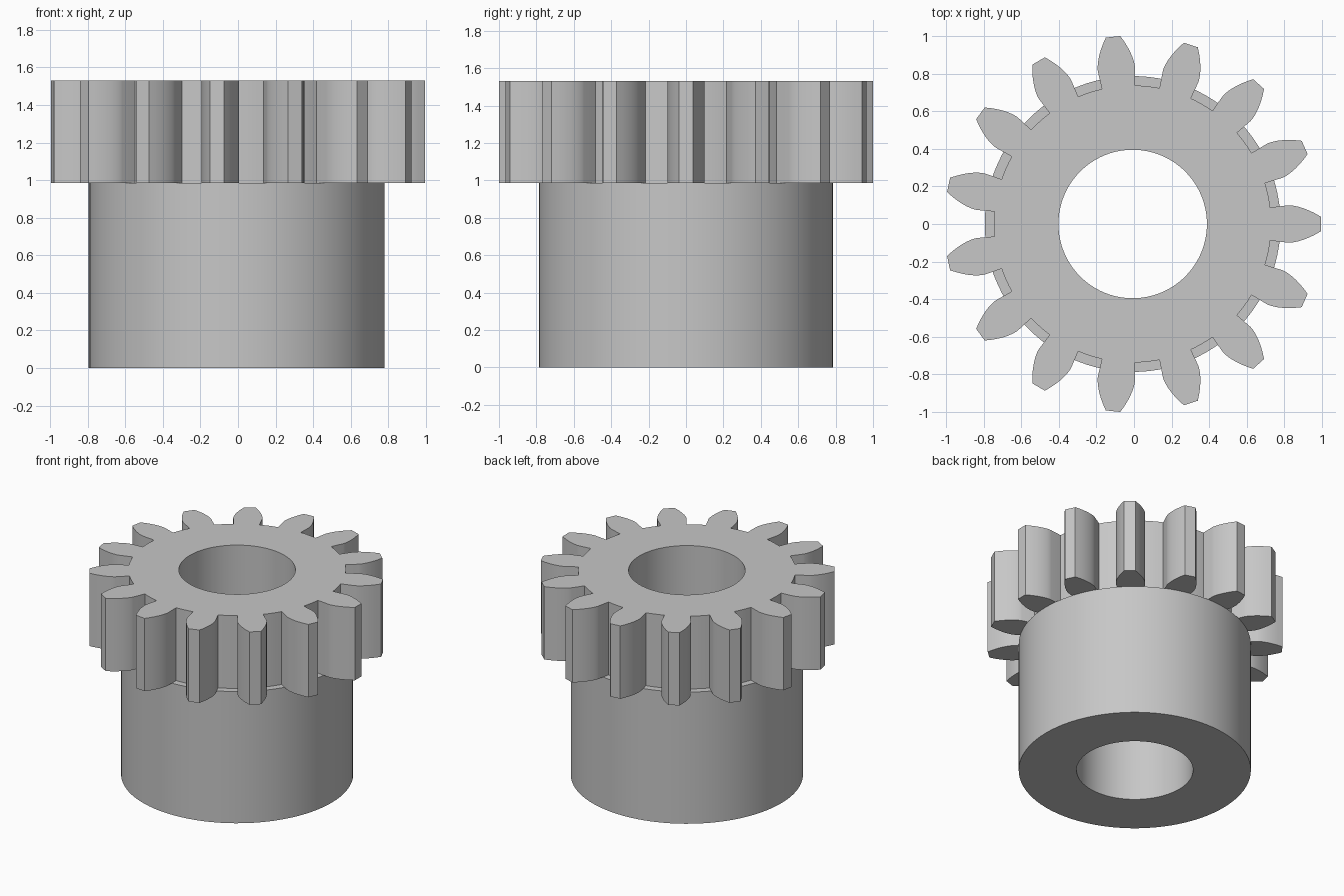
import bpy
import bmesh
from math import acos, cos, pi, radians, sin, sqrt, tan

TEETH = 15
TIP_R = 1.002
MODULE = 2 * TIP_R / (TEETH + 2)
PITCH_R = MODULE * TEETH / 2
BASE_R = PITCH_R * cos(radians(20))
ROOT_R = PITCH_R - 1.25 * MODULE
HUB_R = 0.787
BORE_R = 0.395
HUB_TOP, GEAR_TOP = 0.985, 1.53
CENTRE_X = -0.007

cube = bpy.data.objects.get("Cube")
if cube:
    bpy.data.objects.remove(cube, do_unlink=True)

grey = bpy.data.materials.new("plain grey")
grey.use_nodes = True
colour = (0.57, 0.57, 0.57, 1)
grey.diffuse_color = colour
grey.node_tree.nodes["Principled BSDF"].inputs["Base Color"].default_value = colour


def polar(r, a):
    return (r * cos(a), r * sin(a))


def circle(r, n=90):
    return [polar(r, 2 * pi * i / n) for i in range(n)]


def involute(r):
    phi = acos(min(1, BASE_R / r))
    return tan(phi) - phi


def gear_outline(steps=8):
    """Involute teeth with radial flanks below the base circle."""
    base_half = pi / (2 * TEETH) + involute(PITCH_R)
    flank = [(ROOT_R, base_half)]
    for i in range(steps + 1):
        r = BASE_R + (TIP_R - BASE_R) * (i / steps) ** 1.5
        flank.append((r, base_half - involute(r)))
    points = []
    for t in range(TEETH):
        mid = 2 * pi * t / TEETH
        points += [polar(r, mid - a) for r, a in flank]
        points += [polar(r, mid + a) for r, a in reversed(flank)]
        # arc along the root up to the next tooth
        gap = 2 * pi / TEETH - 2 * base_half
        points += [polar(ROOT_R, mid + base_half + gap * k / 4) for k in (1, 2, 3)]
    return points


def bored_prism(name, outline, z0, z1):
    """Extrude an outline with a round bore through it."""
    bm = bmesh.new()
    edges = []
    for loop in (outline, circle(BORE_R)):
        verts = [bm.verts.new((x, y, z0)) for x, y in loop]
        edges += [bm.edges.new((verts[i - 1], verts[i])) for i in range(len(verts))]
    bmesh.ops.triangle_fill(bm, edges=edges, use_beauty=True, normal=(0, 0, 1))
    grown = bmesh.ops.extrude_face_region(bm, geom=bm.faces[:], use_keep_orig=True)
    top = [v for v in grown["geom"] if isinstance(v, bmesh.types.BMVert)]
    bmesh.ops.translate(bm, verts=top, vec=(0, 0, z1 - z0))
    bmesh.ops.recalc_face_normals(bm, faces=bm.faces[:])
    mesh = bpy.data.meshes.new(name)
    bm.to_mesh(mesh)
    bm.free()
    mesh.materials.append(grey)
    obj = bpy.data.objects.new(name, mesh)
    obj.location.x = CENTRE_X
    bpy.context.collection.objects.link(obj)
    bpy.ops.object.select_all(action="DESELECT")
    obj.select_set(True)
    bpy.context.view_layer.objects.active = obj
    bpy.ops.object.shade_smooth_by_angle(angle=radians(25))
    return obj


# Plain cylindrical hub and the toothed ring on top of it
bored_prism("hub", circle(HUB_R), 0, HUB_TOP)
bored_prism("toothed_ring", gear_outline(), HUB_TOP, GEAR_TOP)
